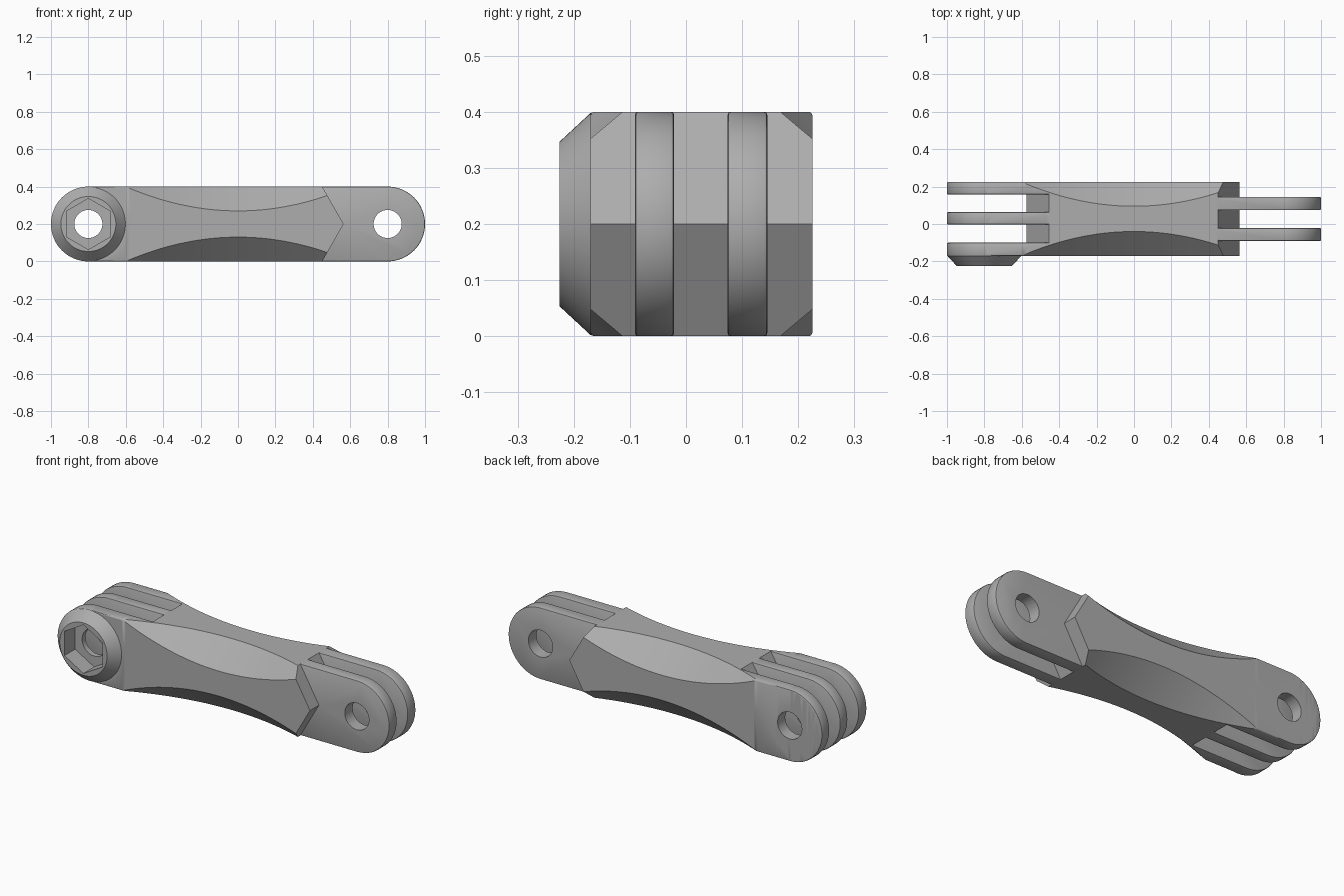
import bpy, bmesh
from math import sin, cos, pi, radians

cube = bpy.data.objects.get("Cube")
if cube:
    bpy.data.objects.remove(cube, do_unlink=True)

grey = bpy.data.materials.new("plain_grey")
grey.use_nodes = True
COLOUR = (0.42, 0.42, 0.42, 1)
grey.diffuse_color = COLOUR
grey.node_tree.nodes["Principled BSDF"].inputs["Base Color"].default_value = COLOUR

Y0, Y1, H = -0.17, 0.225, 0.4      # body sides and height
MID = H / 2
PIN = 0.8                          # pivot distance from the centre


def finish(bm, name):
    bmesh.ops.recalc_face_normals(bm, faces=bm.faces)
    mesh = bpy.data.meshes.new(name)
    bm.to_mesh(mesh)
    bm.free()
    mesh.materials.append(grey)
    ob = bpy.data.objects.new(name, mesh)
    bpy.context.collection.objects.link(ob)
    return ob


def loft(name, rings):
    """Skin closed rings of equal length and cap both ends."""
    bm = bmesh.new()
    rows = [[bm.verts.new(p) for p in ring] for ring in rings]
    n = len(rows[0])
    for a, b in zip(rows, rows[1:]):
        for i in range(n):
            j = (i + 1) % n
            bm.faces.new((a[i], a[j], b[j], b[i]))
    bm.faces.new(rows[0])
    bm.faces.new(rows[-1])
    return finish(bm, name)


def prism(name, profile, y0, y1):
    """Extrude an x-z profile along y."""
    return loft(name, [[(x, y, z) for x, z in profile] for y in (y0, y1)])


def circle(x, r, n, turn=0.0):
    return [(x + r * cos(2 * pi * i / n + turn), MID + r * sin(2 * pi * i / n + turn))
            for i in range(n)]


def combine(ob, other, operation):
    """Apply a boolean and throw the second object away."""
    mod = ob.modifiers.new("join", 'BOOLEAN')
    mod.object, mod.operation, mod.solver = other, operation, 'EXACT'
    deps = bpy.context.evaluated_depsgraph_get()
    mesh = bpy.data.meshes.new_from_object(ob.evaluated_get(deps))
    ob.modifiers.clear()
    ob.data = mesh
    bpy.data.objects.remove(other, do_unlink=True)


def finger(name, side, start, y0, y1):
    """Round-ended tab with softened rims."""
    steps = 32
    arc = [(side * (PIN + MID * cos(a)), MID + MID * sin(a))
           for a in (pi * i / steps - pi / 2 for i in range(steps + 1))]
    ob = prism(name, [(side * start, 0)] + arc + [(side * start, H)], y0, y1)
    bm = bmesh.new()
    bm.from_mesh(ob.data)
    rims = [e for e in bm.edges if abs(e.verts[0].co.y - e.verts[1].co.y) < 1e-5]
    bmesh.ops.bevel(bm, geom=rims, offset=0.006, segments=2, profile=0.5, affect='EDGES')
    bm.to_mesh(ob.data)
    bm.free()
    return ob


def waisted_bar(name):
    """Bar whose corner chamfers swell towards the middle."""
    rings = []
    for i in range(67):
        x = -1.02 + i * 0.026
        c = max(0.13 - 0.36 * x * x, 0.001)
        rings.append([(x, Y0 + c, 0), (x, Y1 - c, 0), (x, Y1, c), (x, Y1, H - c),
                      (x, Y1 - c, H), (x, Y0 + c, H), (x, Y0, H - c), (x, Y0, c)])
    return loft(name, rings)


# Body with pointed ends
arm = waisted_bar("link_arm")
pointed = [(-0.575, MID), (-0.455, H), (0.45, H), (0.565, MID), (0.45, 0), (-0.455, 0)]
# widen the outline past top and bottom along the same slopes
outline = [(x + (0.06 if x < 0 else -0.0575) * (z != MID), z + (z - MID) * 0.5)
           for x, z in pointed]
combine(arm, prism("end_cutter", outline, -0.5, 0.5), 'INTERSECT')

# Three fingers, trimmed to the body chamfers
for y0, y1 in ((Y0, -0.1), (-0.003, 0.063), (0.158, Y1)):
    tab = finger("triple_finger", -1, 0.44, y0, y1)
    combine(tab, waisted_bar("trim"), 'INTERSECT')
    combine(arm, tab, 'UNION')

# Two fingers
for y0, y1 in ((-0.091, -0.021), (0.074, 0.145)):
    combine(arm, finger("double_finger", 1, 0.44, y0, y1), 'UNION')

# Tapered nut boss with a hexagonal socket
rings = [[(x, y, z) for x, z in circle(-PIN, r, 64)]
         for y, r in ((-0.16, 0.198), (-0.17, 0.198), (-0.225, 0.147))]
combine(arm, loft("nut_boss", rings), 'UNION')
combine(arm, prism("socket_cutter", circle(-PIN, 0.136, 6, pi / 2), -0.3, -0.13), 'DIFFERENCE')

# Pivot holes
for x in (-PIN, PIN):
    combine(arm, prism("hole_cutter", circle(x, 0.075, 48), -0.5, 0.5), 'DIFFERENCE')

bpy.ops.object.select_all(action='DESELECT')
arm.select_set(True)
bpy.context.view_layer.objects.active = arm
bpy.ops.object.shade_smooth_by_angle(angle=radians(30))
